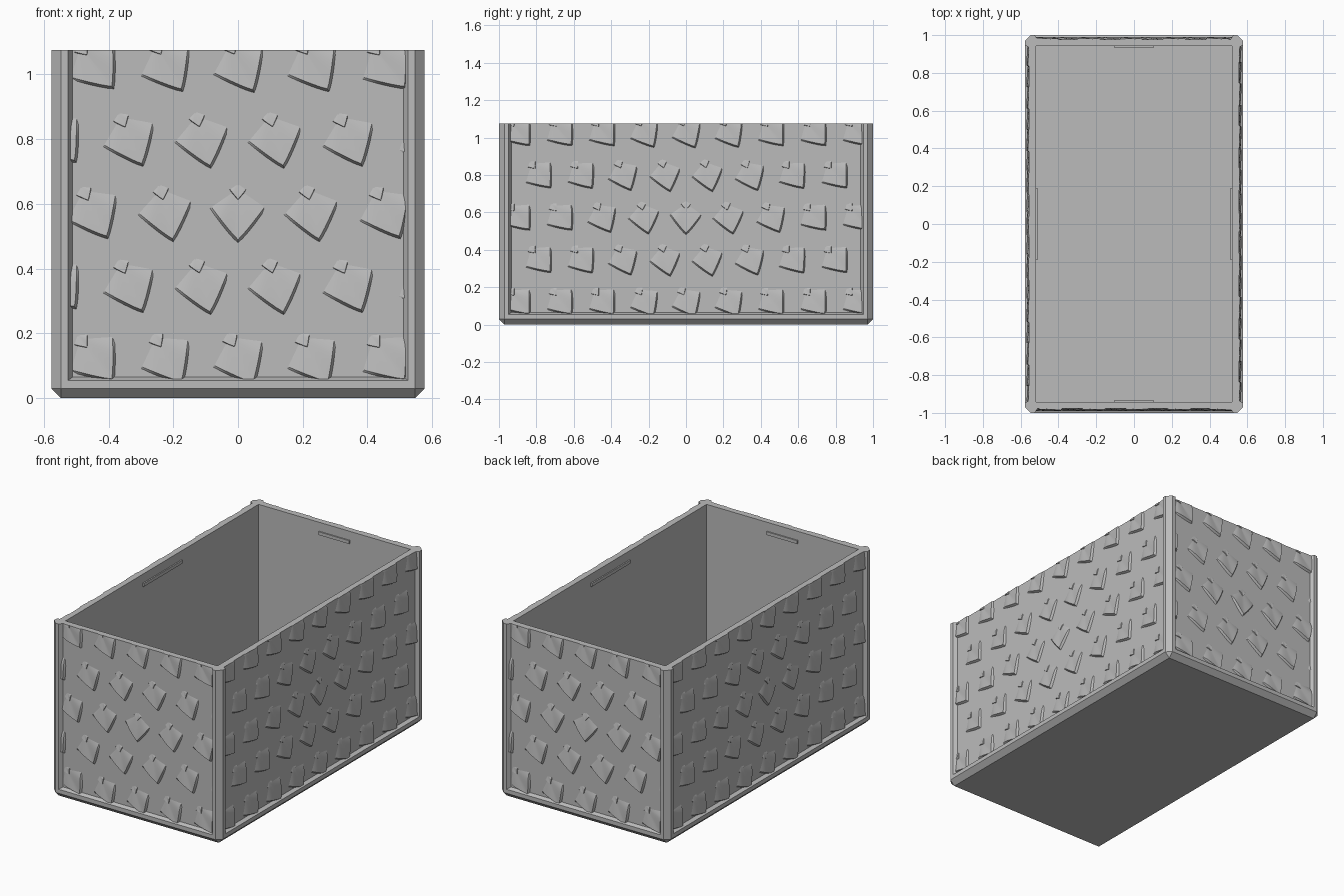
import bpy, bmesh, math
from mathutils import Matrix, Vector

if "Cube" in bpy.data.objects:
    bpy.data.objects.remove(bpy.data.objects["Cube"], do_unlink=True)

HX, HY, TOP = 0.577, 1.0, 1.075      # outer half sizes and height
RECESS = 0.022                       # depth of the scale panels
WALL = 0.058                         # outer face to cavity

grey = bpy.data.materials.new("plain grey")
grey.use_nodes = True
grey.diffuse_color = (0.5, 0.5, 0.5, 1)
grey.node_tree.nodes["Principled BSDF"].inputs["Base Color"].default_value = (0.5, 0.5, 0.5, 1)


def make(name, bm):
    bmesh.ops.recalc_face_normals(bm, faces=bm.faces)
    mesh = bpy.data.meshes.new(name)
    bm.to_mesh(mesh)
    bm.free()
    mesh.materials.append(grey)
    ob = bpy.data.objects.new(name, mesh)
    bpy.context.collection.objects.link(ob)
    return ob


def block(lo, hi):
    bm = bmesh.new()
    bmesh.ops.create_cube(bm, size=1)
    for v in bm.verts:
        v.co = [h if c > 0 else l for c, l, h in zip(v.co, lo, hi)]
    return bm


def activate(ob):
    bpy.ops.object.select_all(action='DESELECT')
    ob.select_set(True)
    bpy.context.view_layer.objects.active = ob


def cut(ob, cutter):
    cutter.hide_render = True
    mod = ob.modifiers.new("cut", 'BOOLEAN')
    mod.operation, mod.solver, mod.object = 'DIFFERENCE', 'EXACT', cutter
    activate(ob)
    bpy.ops.object.modifier_apply(modifier=mod.name)
    bpy.data.objects.remove(cutter, do_unlink=True)


# Box body with chamfered uprights and bottom edges
bm = block((-HX, -HY, 0), (HX, HY, TOP))
edges = [e for e in bm.edges if sum(v.co.z for v in e.verts) < TOP * 1.5]
bmesh.ops.bevel(bm, geom=edges, offset=0.03, segments=1, affect='EDGES')
box = make("box_body", bm)
cut(box, make("cavity", block((WALL - HX, WALL - HY, 0.06), (HX - WALL, HY - WALL, 2))))

# The four sides: half width, distance from centre, quarter turn, grip half length
SIDES = [("front", HX, HY, 0, 0.105), ("left", HY, HX, 1, 0.19),
         ("back", HX, HY, 2, 0.105), ("right", HY, HX, 3, 0.19)]


def turn(bm, k):
    bmesh.ops.rotate(bm, verts=bm.verts, matrix=Matrix.Rotation(k * math.pi / 2, 3, 'Z'))
    return bm


# Recessed panels with sloping frame edges, open at the top
for name, half, dist, k, grip in SIDES:
    w = half - 0.066
    bm = block((-w, -dist - RECESS, 0.065), (w, -dist + RECESS, 2))
    for v in bm.verts:
        if v.co.y < -dist:
            v.co.x += math.copysign(0.028, v.co.x)
            if v.co.z < 1:
                v.co.z -= 0.02
    cut(box, make("panel_cutter", turn(bm, k)))


def add_scale(bm, place, size, height, face_y):
    """Raised flap: flush at its root, stepped along a pointed lower edge."""
    n = 6
    def point(x, z, h):
        p = place @ Vector((x * size, z * size))
        return bm.verts.new((p.x, face_y - h, p.y))
    place_pts = [i / n for i in range(-n, n + 1)]
    rim, foot = [], []
    for t in place_pts:
        x, z = 0.082 * t, -0.1 * (1 - abs(t) ** 1.1)
        rise = height * (1 - abs(t) ** 5)
        rim.append(point(x, z, rise))
        foot.append(point(x * 1.1, z - 0.011 * (1 - t * t), -0.001))
    root = point(0, 0.06, -0.001)
    for i in range(2 * n):
        bm.faces.new((rim[i], rim[i + 1], root))
        bm.faces.new((foot[i], foot[i + 1], rim[i + 1], rim[i]))


class Place:
    """Turned and shifted position on a panel."""
    def __init__(self, x, z, angle):
        self.at, self.rot = Vector((x, z)), Matrix.Rotation(angle, 2)

    def __matmul__(self, p):
        return self.at + self.rot @ p


STEP = 0.226
for name, half, dist, k, grip in SIDES:
    face_y = RECESS - dist
    bm = bmesh.new()
    # Staggered rows of scales, turning more with distance from the middle
    for row in range(-2, 3):
        for col in range(-5, 6):
            x = (col + 0.5 * (row % 2)) * STEP
            z = 0.59 + row * STEP
            if abs(x) > half + 0.06:
                continue
            angle = math.radians(min(60 * math.hypot(x, row * STEP), 39))
            spot = Place(x, z, angle)
            add_scale(bm, spot, 1, 0.013, face_y)
            tip = spot @ Vector((0, 0.055))
            add_scale(bm, Place(tip.x, tip.y, angle), 0.3, 0.006, face_y)
    # Trim to the frame and close the trimmed top
    w = half - 0.059
    for co, no in (((w, 0, 0), (1, 0, 0)), ((-w, 0, 0), (-1, 0, 0)),
                   ((0, 0, 0.058), (0, 0, -1)), ((0, 0, TOP), (0, 0, 1))):
        geom = bm.verts[:] + bm.edges[:] + bm.faces[:]
        res = bmesh.ops.bisect_plane(bm, geom=geom, plane_co=co, plane_no=no, clear_outer=True)
    rim = [e for e in res["geom_cut"] if isinstance(e, bmesh.types.BMEdge)]
    new = bmesh.ops.extrude_edge_only(bm, edges=rim)["geom"]
    bmesh.ops.translate(bm, vec=(0, 0.02, 0), verts=[v for v in new if isinstance(v, bmesh.types.BMVert)])
    bmesh.ops.recalc_face_normals(bm, faces=bm.faces)
    # Make every island face outward
    flip = [f for f in bm.faces if f.normal.y > 0.3]
    bmesh.ops.reverse_faces(bm, faces=flip)
    turn(bm, k)
    mesh = bpy.data.meshes.new(name + "_scales")
    bm.to_mesh(mesh)
    bm.free()
    mesh.materials.append(grey)
    scales = bpy.data.objects.new(name + "_scales", mesh)
    bpy.context.collection.objects.link(scales)
    activate(scales)
    bpy.ops.object.shade_smooth_by_angle(angle=math.radians(30))

    # Grip ridge on the inside below the rim
    y = WALL - dist
    bm = block((-grip, y - 0.01, 1.0), (grip, y + 0.008, 1.02))
    make(name + "_grip", turn(bm, k))
